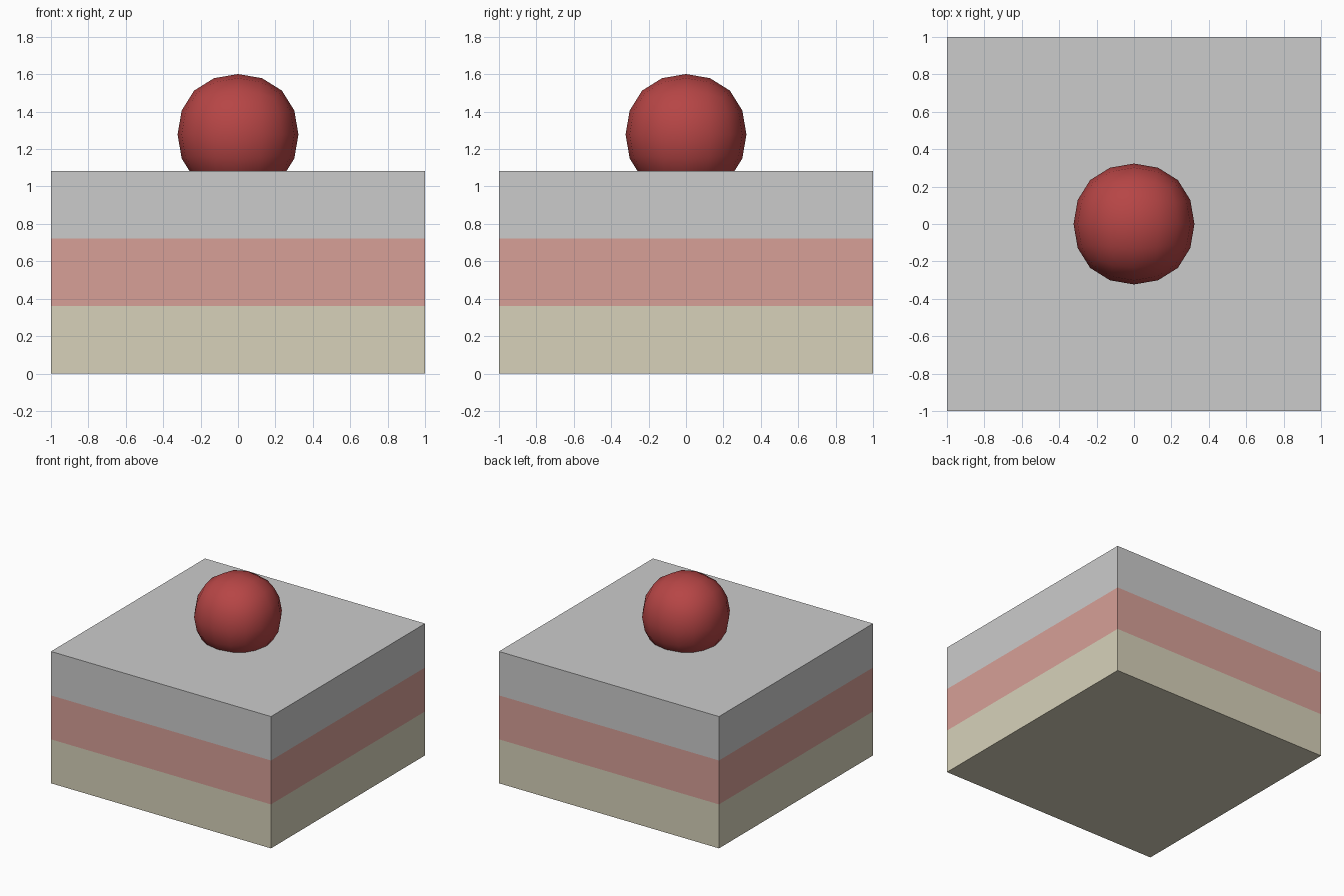
import bpy

if "Cube" in bpy.data.objects:
    bpy.data.objects.remove(bpy.data.objects["Cube"])

LAYER = 0.361


def paint(obj, name, color):
    mat = bpy.data.materials.new(name)
    mat.diffuse_color = (*color, 1)
    mat.use_nodes = True
    mat.node_tree.nodes["Principled BSDF"].inputs["Base Color"].default_value = mat.diffuse_color
    obj.data.materials.append(mat)


def box(name, z0, z1):
    bpy.ops.mesh.primitive_cube_add(size=1, location=(0, 0, (z0 + z1) / 2))
    obj = bpy.context.object
    obj.name = name
    obj.scale = (2, 2, z1 - z0)
    return obj


# Three stacked cake layers
layers = [
    ("bottom_layer", (0.68, 0.64, 0.49)),
    ("middle_layer", (0.68, 0.35, 0.31)),
    ("top_layer", None),
]
for i, (name, color) in enumerate(layers):
    layer = box(name, i * LAYER, (i + 1) * LAYER)
    if color:
        paint(layer, name + "_color", color)

# Cherry: a subdivided cube, partly sunk into the top layer
bpy.ops.mesh.primitive_cube_add(size=0.77, location=(0, 0, 1.278))
cherry = bpy.context.object
cherry.name = "cherry"
sub = cherry.modifiers.new("round", 'SUBSURF')
sub.levels = sub.render_levels = 2
bpy.ops.object.shade_smooth()
paint(cherry, "cherry_color", (0.47, 0.06, 0.06))
